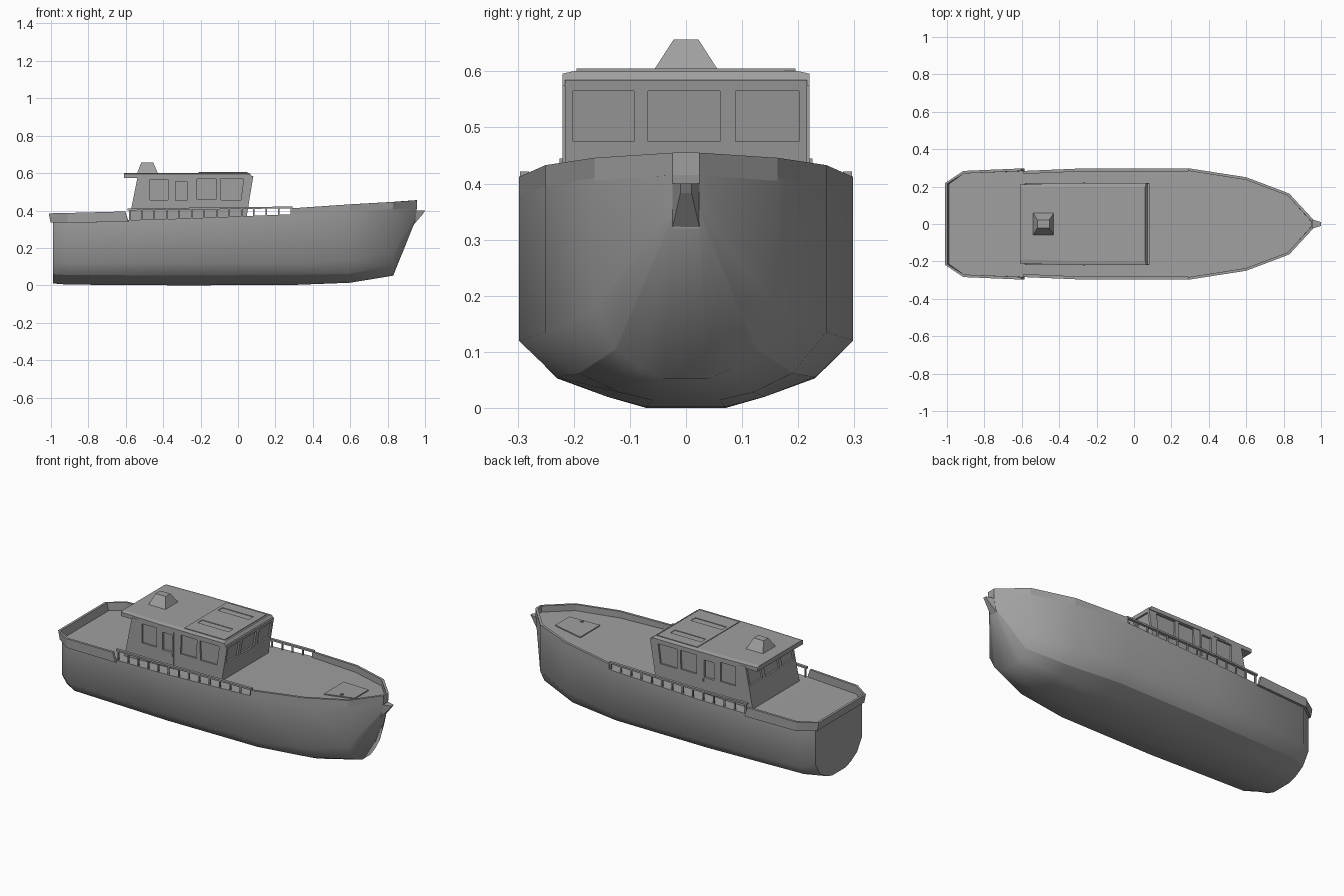
import bpy, bmesh
from mathutils import Vector

cube = bpy.data.objects.get("Cube")
if cube:
    bpy.data.objects.remove(cube, do_unlink=True)

grey = bpy.data.materials.new("hull_grey")
grey.use_nodes = True
COLOUR = (0.35, 0.35, 0.35, 1)
grey.diffuse_color = COLOUR
grey.node_tree.nodes["Principled BSDF"].inputs["Base Color"].default_value = COLOUR


def finish(name, bm):
    bmesh.ops.recalc_face_normals(bm, faces=bm.faces)
    mesh = bpy.data.meshes.new(name)
    bm.to_mesh(mesh)
    bm.free()
    mesh.materials.append(grey)
    obj = bpy.data.objects.new(name, mesh)
    bpy.context.collection.objects.link(obj)
    return obj


def add_loft(bm, rings, closed=True, caps=True):
    """Skin rings of points with quads; returns the vertex rings."""
    vs = [[bm.verts.new(p) for p in r] for r in rings]
    n = len(vs[0])
    for a, b in zip(vs, vs[1:]):
        for i in range(n if closed else n - 1):
            j = (i + 1) % n
            bm.faces.new((a[i], a[j], b[j], b[i]))
    if caps:
        bm.faces.new(vs[0])
        bm.faces.new(vs[-1])
    return vs


def add_prism(bm, pts, vec):
    pts = [Vector(p) for p in pts]
    add_loft(bm, [pts, [p + Vector(vec) for p in pts]])


def add_box(bm, x, y, z):
    add_prism(bm, [(x[0], y[0], z[0]), (x[1], y[0], z[0]), (x[1], y[1], z[0]), (x[0], y[1], z[0])],
              (0, 0, z[1] - z[0]))


def cut(obj, cutter):
    mod = obj.modifiers.new("cut", "BOOLEAN")
    mod.operation = "DIFFERENCE"
    mod.solver = "EXACT"
    mod.object = cutter
    bpy.context.view_layer.objects.active = obj
    bpy.ops.object.modifier_apply(modifier=mod.name)


# Hull: half sections from keel flat to deck edge, each point (x, y, z)
def section(x, *half):
    return [(x, y, z) for y, z in half]


stations = [
    section(-0.988, (0.06, 0.01), (0.11, 0.025), (0.17, 0.06), (0.215, 0.13), (0.215, 0.34)),
    section(-0.91, (0.07, 0.004), (0.13, 0.022), (0.21, 0.055), (0.27, 0.12), (0.27, 0.34)),
    section(-0.3, (0.07, 0), (0.14, 0.02), (0.23, 0.053), (0.295, 0.12), (0.295, 0.357)),
    section(0.29, (0.07, 0.002), (0.14, 0.02), (0.23, 0.055), (0.298, 0.12), (0.298, 0.38)),
    section(0.6, (0.06, 0.014), (0.12, 0.028), (0.19, 0.062), (0.25, 0.135), (0.25, 0.395)),
    section(0.83, (0.04, 0.052), (0.08, 0.07), (0.125, 0.105), (0.163, 0.175), (0.163, 0.41)),
    [(x, 0.024, z) for x, z in ((0.938, 0.32), (0.941, 0.33), (0.945, 0.34), (0.95, 0.36), (0.957, 0.42))],
]
rings = [s + [(x, -y, z) for x, y, z in reversed(s)] for s in stations]
bm = bmesh.new()
hull_rings = add_loft(bm, rings)
for f in bm.faces:
    f.smooth = True
for ring in hull_rings:
    for a, b in zip(ring, ring[1:] + ring[:1]):
        e = bm.edges.get((a, b))
        if ring in (hull_rings[0], hull_rings[-1]) and e:
            e.smooth = False
for a, b in zip(hull_rings, hull_rings[1:]):
    for i in (2, 4, 5, 7):
        bm.edges.get((a[i], b[i])).smooth = False
finish("hull", bm)


# Bulwarks: thin walls standing on the deck edge, path of (x, y, z low, z high, overhang x)
def bulwark(name, path, thick=0.014):
    rings = []
    for i, (x, y, lo, hi, lean) in enumerate(path):
        a, b = path[max(i - 1, 0)], path[min(i + 1, len(path) - 1)]
        t = Vector((b[0] - a[0], b[1] - a[1], 0)).normalized()
        n = Vector((t.y, -t.x, 0)) * thick
        low, high = Vector((x, y, lo)), Vector((x + lean, y, hi))
        rings.append([low, high, high + n, low + n])
    bm = bmesh.new()
    add_loft(bm, rings)
    return finish(name, bm)


def both_sides(half):
    return half + [(x, -y, lo, hi, lean) for x, y, lo, hi, lean in reversed(half)]


bow = [(0.29, 0.298, 0.375, 0.412, 0), (0.6, 0.25, 0.39, 0.433, 0),
       (0.83, 0.163, 0.405, 0.446, 0), (0.957, 0.024, 0.415, 0.455, 0.001)]
bulwark("bow_bulwark", both_sides(bow))
stern = [(-0.988, 0.215, 0.335, 0.385, -0.01), (-0.91, 0.27, 0.335, 0.387, 0),
         (-0.585, 0.283, 0.34, 0.395, -0.018)]
bulwark("stern_bulwark", [(x, -y, a, b, c) for x, y, a, b, c in reversed(stern)] + stern, -0.014)

# Stem fitting
bm = bmesh.new()
add_loft(bm, [[(0.938, -0.024, 0.322), (0.938, 0.024, 0.322), (0.955, 0.024, 0.4), (0.955, -0.024, 0.4)],
              [(0.99, -0.01, 0.383), (0.99, 0.01, 0.383), (1.0, 0.01, 0.4), (1.0, -0.01, 0.4)]])
finish("stem_fitting", bm)

# Cabin with raked front and rear walls
W = 0.216


def front_x(z):
    return 0.045 + (z - 0.36) * 0.164


def rear_x(z):
    return -0.585 + (z - 0.34) * 0.2


bm = bmesh.new()
add_prism(bm, [(rear_x(0.335), -W, 0.335), (front_x(0.335), -W, 0.335),
               (front_x(0.585), -W, 0.585), (rear_x(0.585), -W, 0.585)], (0, 2 * W, 0))
cabin = finish("cabin", bm)

# Side doors
doors = []
for side in (-1, 1):
    bm = bmesh.new()
    y0, y1 = sorted((side * (W - 0.004), side * (W + 0.004)))
    add_box(bm, (-0.35, -0.262), (y0, y1), (0.36, 0.574))
    doors.append(finish("left_door" if side > 0 else "right_door", bm))
    bm = bmesh.new()
    y0, y1 = sorted((side * W, side * (W + 0.009)))
    add_box(bm, (-0.272, -0.265), (y0, y1), (0.43, 0.445))
    finish("door_handle", bm)

# Window recesses, sunk a little into every wall
DEPTH = 0.01
bm = bmesh.new()
side_windows = [(-0.47, -0.375, -0.47, -0.375, 0.455, 0.567), (-0.335, -0.272, -0.335, -0.272, 0.453, 0.555),
                (-0.22, -0.118, -0.218, -0.115, 0.458, 0.568), (-0.092, 0.015, -0.095, 0.03, 0.455, 0.568)]
for side in (-1, 1):
    for b0, b1, t0, t1, lo, hi in side_windows:
        y = side * (W - DEPTH)
        add_prism(bm, [(b0, y, lo), (b1, y, lo), (t1, y, hi), (t0, y, hi)], (0, side * 0.05, 0))
for y0, y1 in ((-0.208, -0.093), (-0.068, 0.061), (0.088, 0.208)):
    for wall, sign in ((front_x, 1), (rear_x, -1)):
        lo, hi = 0.475, 0.565
        a, b = wall(lo) - sign * DEPTH, wall(hi) - sign * DEPTH
        inset = DEPTH * 0.5
        y2, y3 = max(y0, -W + DEPTH + inset), min(y1, W - DEPTH - inset)
        add_prism(bm, [(a, y2, lo), (a, y3, lo), (b, y3, hi), (b, y2, hi)], (sign * 0.05, 0, 0))
cutter = finish("window_cutter", bm)
for obj in [cabin] + doors:
    cut(obj, cutter)
bpy.data.objects.remove(cutter, do_unlink=True)

# Roof slab with chamfered edges and a sloping front visor
bm = bmesh.new()
outline = [(-0.22, 0.574), (0.22, 0.574), (0.22, 0.596), (0.197, 0.601), (-0.197, 0.601), (-0.22, 0.596)]
front = [(0.08, 0.08, 0.066, 0.06, 0.06, 0.066)[i] for i in range(len(outline))]
add_loft(bm, [[(-0.61, y * 0.96, z) for y, z in outline],
              [(-0.35, y, z) for y, z in outline],
              [(x, y, z) for x, (y, z) in zip(front, outline)]])
finish("roof", bm)

# Roof panel with two skylight slots
bm = bmesh.new()
add_box(bm, (-0.21, 0.05), (-0.195, 0.195), (0.598, 0.605))
panel = finish("roof_panel", bm)
bm = bmesh.new()
for y in (-0.08, 0.108):
    add_box(bm, (-0.19, 0.01), (y - 0.021, y + 0.021), (0.6015, 0.62))
cutter = finish("skylight_cutter", bm)
cut(panel, cutter)
bpy.data.objects.remove(cutter, do_unlink=True)

# Funnel
bm = bmesh.new()
add_loft(bm, [[(x0, -y, z), (x1, -y, z), (x1, y, z), (x0, y, z)] for x0, x1, y, z in
              ((-0.54, -0.428, 0.06, 0.598), (-0.517, -0.453, 0.022, 0.657))])
finish("funnel", bm)

# Foredeck hatch and its knob
bm = bmesh.new()
add_loft(bm, [[(x, -y, z), (x, y, z), (x, y, z + 0.012), (x, -y, z + 0.012)] for x, y, z in
              ((0.62, 0.092, 0.39), (0.8, 0.065, 0.402))])
finish("foredeck_hatch", bm)
bm = bmesh.new()
add_box(bm, (0.708, 0.722), (-0.067, -0.053), (0.4, 0.414))
finish("hatch_knob", bm)


# Side railings following the deck edge
def edge(x):
    y = 0.283 + (x + 0.585) * 0.042 if x < -0.3 else 0.295
    return y - 0.007, 0.347 + (x + 0.585) * 0.038, 0.405 + (x + 0.585) * 0.012


POSTS = 14
for side in (-1, 1):
    bm = bmesh.new()
    for i in range(POSTS):
        x = -0.58 + i * 0.865 / (POSTS - 1)
        y, lo, hi = edge(x)
        y *= side
        add_box(bm, (x - 0.004, x + 0.004), (y - 0.004, y + 0.004), (lo - 0.005, hi))
    rail = []
    for x in (-0.592, -0.3, 0.292):
        y, lo, hi = edge(x)
        rail.append([(x, side * y + dy, hi + dz) for dy, dz in
                     ((-0.008, -0.004), (0.008, -0.004), (0.008, 0.006), (-0.008, 0.006))])
    add_loft(bm, rail)
    finish("left_railing" if side > 0 else "right_railing", bm)
